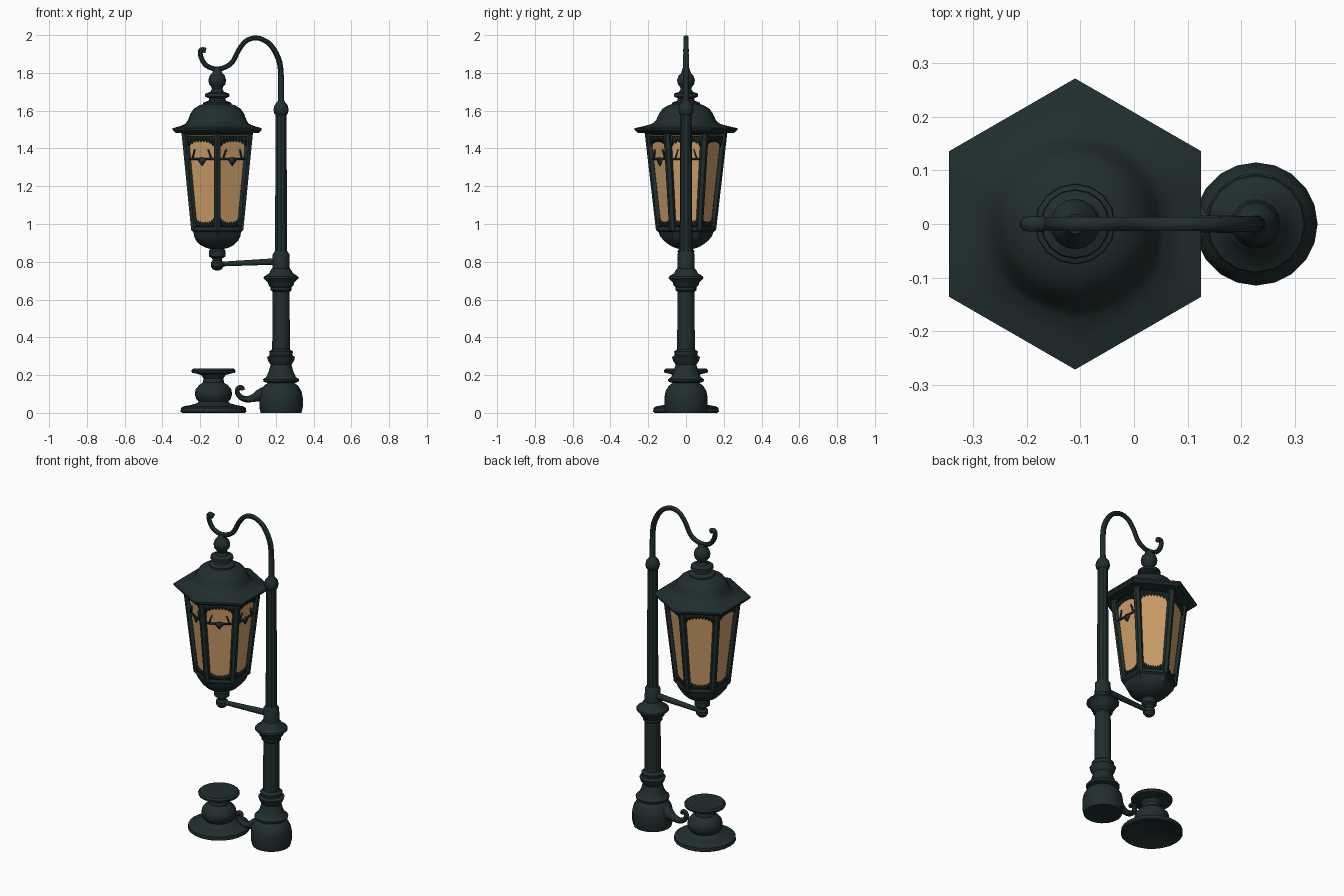
import bpy, bmesh, math
from mathutils import Vector

if "Cube" in bpy.data.objects:
    bpy.data.objects.remove(bpy.data.objects["Cube"])


def material(name, rgb):
    m = bpy.data.materials.new(name)
    m.diffuse_color = (*rgb, 1)
    m.use_nodes = True
    m.node_tree.nodes["Principled BSDF"].inputs["Base Color"].default_value = m.diffuse_color
    return m


IRON = material("dark_green_iron", (0.015, 0.027, 0.027))
GLASS = material("amber_glass", (0.62, 0.35, 0.145))
LX, PX, SX = -0.11, 0.228, -0.13      # lantern, pole and stand axes


def finish(bm, name, mat, angle=35):
    bmesh.ops.recalc_face_normals(bm, faces=bm.faces)
    me = bpy.data.meshes.new(name)
    bm.to_mesh(me)
    bm.free()
    me.materials.append(mat)
    ob = bpy.data.objects.new(name, me)
    bpy.context.collection.objects.link(ob)
    bpy.ops.object.select_all(action='DESELECT')
    ob.select_set(True)
    bpy.context.view_layer.objects.active = ob
    bpy.ops.object.shade_smooth_by_angle(angle=math.radians(angle))
    return ob


def lathe(name, x, profile, mat=IRON, segs=24, angle=35):
    """Turned part; points are (radius, z, hexagonal share 0..1)."""
    bm = bmesh.new()
    rings = []
    for p in profile:
        r, z, h = p if len(p) == 3 else (*p, 0)
        ring = []
        for i in range(segs):
            deg = 90 + 360 * i / segs
            hexr = math.cos(math.pi / 6) / math.cos(math.radians((deg - 90) % 60 - 30))
            rr = r * (1 - h + h * hexr)
            a = math.radians(deg)
            ring.append(bm.verts.new((x + rr * math.cos(a), rr * math.sin(a), z)))
        rings.append(ring)
    for a, b in zip(rings, rings[1:]):
        for i in range(segs):
            j = (i + 1) % segs
            bm.faces.new((a[i], a[j], b[j], b[i]))
    bm.faces.new(rings[0][::-1])
    bm.faces.new(rings[-1])
    return finish(bm, name, mat, angle)


def tube(name, path, sides=8, smooth=0):
    """Tapered rod along points (x, y, z, radius), optionally splined."""
    pts = [Vector(p) for p in path]
    if smooth:
        ext = [2 * pts[0] - pts[1]] + pts + [2 * pts[-1] - pts[-2]]
        out = []
        for a, b, c, d in zip(ext, ext[1:], ext[2:], ext[3:]):
            for k in range(smooth):
                t = k / smooth
                out.append(0.5 * (2 * b + (c - a) * t + (2 * a - 5 * b + 4 * c - d) * t * t
                                  + (3 * b - a - 3 * c + d) * t ** 3))
        pts = out + [pts[-1]]
    bm = bmesh.new()
    rings = []
    for i, p in enumerate(pts):
        d = (pts[min(i + 1, len(pts) - 1)] - pts[max(i - 1, 0)]).to_3d().normalized()
        u = d.cross(Vector((0, 1, 0))).normalized()
        v = d.cross(u)
        rings.append([bm.verts.new(p.to_3d() + p[3] * (
            u * math.cos(2 * math.pi * (k + .5) / sides) + v * math.sin(2 * math.pi * (k + .5) / sides)))
            for k in range(sides)])
    for a, b in zip(rings, rings[1:]):
        for k in range(sides):
            j = (k + 1) % sides
            bm.faces.new((a[k], a[j], b[j], b[k]))
    bm.faces.new(rings[0])
    bm.faces.new(rings[-1])
    return finish(bm, name, IRON, 45)


# Pole: cup-shaped foot, waist and ring
lathe("pole_foot", PX, [(.108, 0), (.115, .03), (.115, .08), (.108, .115), (.09, .145), (.07, .158),
                        (.093, .165), (.095, .178), (.078, .19), (.065, .22), (.055, .255),
                        (.068, .275), (.074, .295), (.06, .305), (.063, .325), (.045, .338)], segs=20)
lathe("lower_shaft", PX, [(.047, .33), (.045, .65)], segs=12, angle=20)
lathe("pole_collar", PX, [(.044, .64), (.056, .65), (.056, .665), (.066, .675), (.07, .69), (.093, .712),
                          (.09, .722), (.062, .74), (.055, .755), (.046, .765), (.044, .84), (.03, .86)],
      segs=16)
lathe("upper_shaft", PX, [(.034, .85), (.03, 1.59)], segs=10, angle=20)
lathe("pole_knob", PX, [(.028, 1.575), (.037, 1.585), (.041, 1.605), (.036, 1.628), (.022, 1.645),
                        (.016, 1.655)], segs=14)

# Hanging hook at the top
tube("top_hook", [(x, 0, z, r) for x, z, r in [
    (.228, 1.63, .018), (.227, 1.8, .016), (.213, 1.877, .016), (.175, 1.945, .015), (.13, 1.977, .014),
    (.085, 1.985, .014), (.04, 1.967, .014), (.003, 1.92, .014), (-.028, 1.86, .014),
    (-.07, 1.829, .014), (-.12, 1.821, .014), (-.165, 1.837, .014), (-.19, 1.87, .014),
    (-.2, 1.905, .014), (-.193, 1.922, .015), (-.17, 1.918, .016)]], smooth=3)

# Arm under the lantern
tube("support_arm", [(LX, 0, .787, .013), (PX, 0, .803, .019)])

# Lantern roof: round dome flaring into a six-sided brim
lathe("roof", LX, [(.165, 1.462, 1), (.185, 1.478, 1), (.255, 1.483, 1), (.272, 1.497, 1), (.272, 1.507, 1),
                   (.225, 1.518, .9), (.18, 1.53, .5), (.158, 1.55, .15), (.142, 1.585), (.124, 1.61),
                   (.095, 1.628), (.07, 1.636)])
lathe("roof_finial", LX, [(.076, 1.628), (.074, 1.642), (.046, 1.653), (.043, 1.665), (.065, 1.675),
                          (.063, 1.69), (.036, 1.7), (.028, 1.715), (.032, 1.727), (.043, 1.74),
                          (.047, 1.762), (.04, 1.785), (.026, 1.8), (.018, 1.825)], segs=16)

# Lantern cage
Z0, Z1, R0, R1 = .975, 1.47, .145, .2


def corner(k, z, grow=0.0):
    r = R0 + (R1 - R0) * (z - Z0) / (Z1 - Z0) + grow
    a = math.radians(90 + 60 * k)
    return Vector((LX + r * math.cos(a), r * math.sin(a), z))


lathe("glass_panes", LX, [(R0 - .006, Z0, 1), (R1 - .006, Z1, 1)], mat=GLASS, segs=6, angle=20)
lathe("lower_bowl", LX, [(.13, .99, 1), (.153, .985, 1), (.157, .965, 1), (.145, .957, 1), (.137, .935, .8),
                         (.118, .912, .4), (.09, .89), (.062, .875), (.036, .868), (.044, .858),
                         (.043, .828), (.027, .818), (.024, .806), (.034, .795), (.034, .775),
                         (.022, .759), (.008, .754)])
for k in range(6):
    tube("corner_post", [(*corner(k, .97, -.004), .019), (*corner(k, 1.48, -.004), .021)], sides=6)


def plate(name, k, outlines):
    """Thin ironwork on one pane; outlines hold (across 0..1, height)."""
    bm = bmesh.new()
    for o in outlines:
        bm.faces.new([bm.verts.new(corner(k, z, .001).lerp(corner(k + 1, z, .001), t)) for t, z in o])
    ob = finish(bm, name, IRON)
    mod = ob.modifiers.new("thickness", 'SOLIDIFY')
    mod.thickness, mod.offset = .007, 0


def lace(base, sign, n=22):
    """Ragged arch-edged strip, deep at the corners."""
    def edge(i):
        t = abs(2 * i / n - 1)
        return base + sign * (.018 + .055 * t ** 3 + (.012 if i % 2 else 0))
    return [[(i / n, base), ((i + 1) / n, base), ((i + 1) / n, edge(i + 1)), (i / n, edge(i))]
            for i in range(n)]


for k in range(6):
    plate("pane_lace", k, lace(1.465, -1) + lace(.98, 1))
for k in (2, 3, 4):      # front and side panes carry a crossbar and a drop
    plate("pane_crossbar", k, [
        [(0, 1.34), (1, 1.34), (1, 1.349), (0, 1.349)],
        [(.38, 1.336), (.5, 1.308), (.62, 1.336), (.56, 1.352), (.44, 1.352)],
        [(.18, 1.349), (.22, 1.349), (.3, 1.395), (.27, 1.395)],
        [(.78, 1.349), (.82, 1.349), (.73, 1.395), (.7, 1.395)]])

# Separate pedestal with hollow dish foot and flat top plate
lathe("pedestal", SX, [(.05, .035), (.09, .028), (.165, 0), (.174, .006), (.172, .026), (.155, .036),
                       (.125, .04), (.09, .05), (.078, .06), (.092, .075), (.099, .1), (.094, .125),
                       (.075, .148), (.056, .16), (.053, .182), (.064, .2), (.09, .208), (.114, .212),
                       (.117, .224), (.108, .234), (.02, .236)])

# Curled spur on the pole foot
tube("foot_spur", [(x, 0, z, r) for x, z, r in [
    (.17, .1, .05), (.125, .095, .04), (.085, .08, .024), (.045, .072, .018), (.012, .085, .016),
    (-.004, .11, .014), (.002, .131, .014), (.02, .134, .013), (.026, .12, .012)]], smooth=3)
